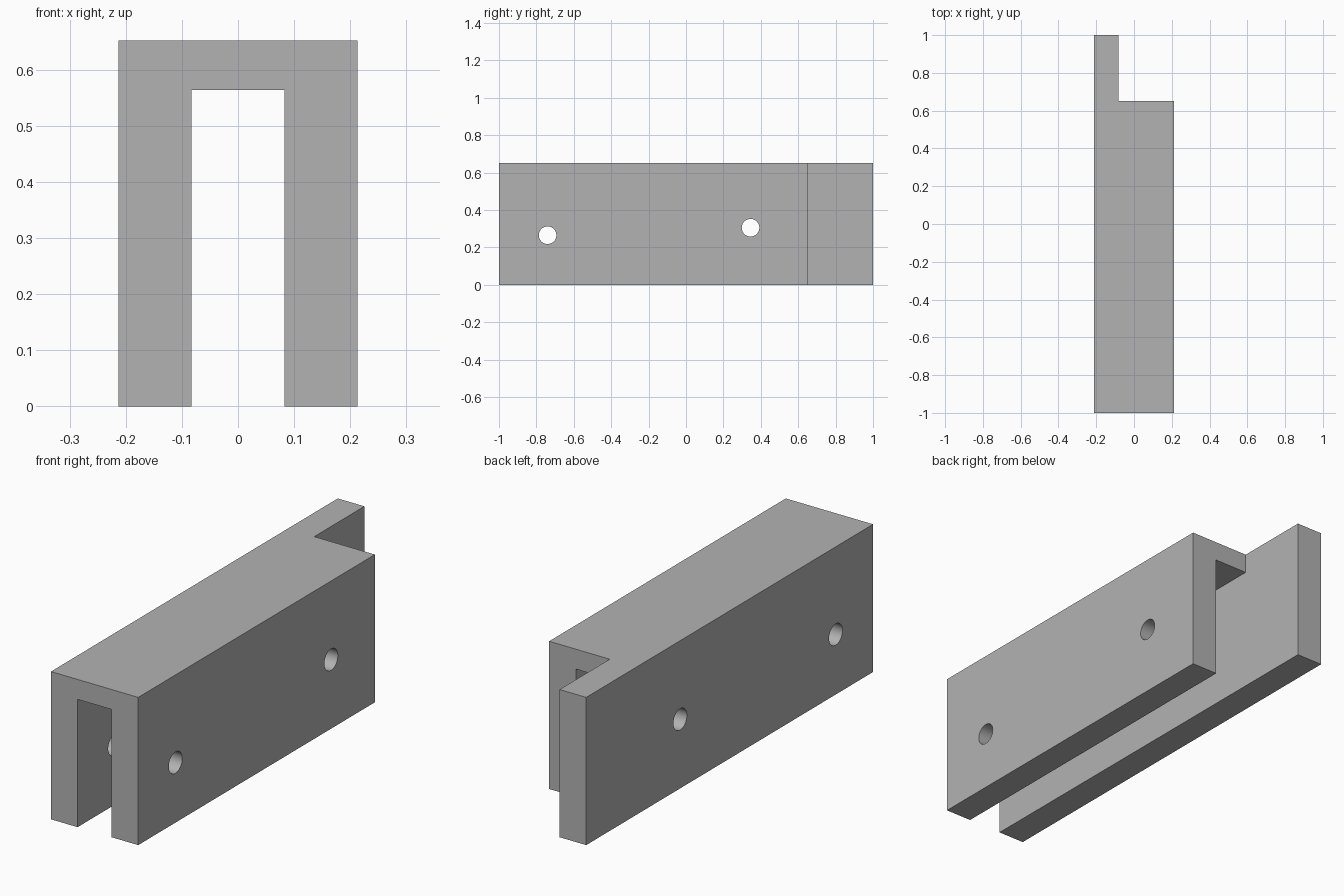
import bpy, bmesh, math
from mathutils import Matrix

cube = bpy.data.objects.get("Cube")
if cube:
    bpy.data.objects.remove(cube, do_unlink=True)

HALF_W, SLOT, HEIGHT, ROOF = 0.213, 0.083, 0.652, 0.564
NOTCH_Y = 0.65
HOLE_R = 0.047
HOLES = [(-0.74, 0.265), (0.345, 0.305)]

grey = bpy.data.materials.new("plain grey")
grey.use_nodes = True
colour = (0.45, 0.45, 0.45, 1)
grey.diffuse_color = colour
grey.node_tree.nodes["Principled BSDF"].inputs["Base Color"].default_value = colour


def make_object(name, bm):
    bmesh.ops.recalc_face_normals(bm, faces=bm.faces)
    mesh = bpy.data.meshes.new(name)
    bm.to_mesh(mesh)
    bm.free()
    mesh.materials.append(grey)
    obj = bpy.data.objects.new(name, mesh)
    bpy.context.collection.objects.link(obj)
    return obj


def cut(obj, cutter):
    mod = obj.modifiers.new(cutter.name, 'BOOLEAN')
    mod.object = cutter
    mod.operation = 'DIFFERENCE'
    mod.solver = 'EXACT'
    cutter.hide_render = True
    bpy.context.view_layer.objects.active = obj
    bpy.ops.object.modifier_apply(modifier=mod.name)
    bpy.data.objects.remove(cutter, do_unlink=True)


# Channel: inverted U profile extruded along y
half = [(HALF_W, HEIGHT), (HALF_W, 0), (SLOT, 0), (SLOT, ROOF)]
profile = half + [(-x, z) for x, z in reversed(half)]
bm = bmesh.new()
face = bm.faces.new([bm.verts.new((x, -1, z)) for x, z in profile])
ext = bmesh.ops.extrude_face_region(bm, geom=[face], use_keep_orig=True)
for v in ext["geom"]:
    if isinstance(v, bmesh.types.BMVert):
        v.co.y = 1
channel = make_object("slotted_channel", bm)

# End notch: leaves only the long side wall
bm = bmesh.new()
bmesh.ops.create_cube(bm, size=1)
for v in bm.verts:
    v.co.x = -SLOT if v.co.x < 0 else 0.5
    v.co.y = NOTCH_Y if v.co.y < 0 else 1.5
    v.co.z = -0.5 if v.co.z < 0 else 1.5
cut(channel, make_object("notch_cutter", bm))

# Cross holes through both walls
for y, z in HOLES:
    bm = bmesh.new()
    bmesh.ops.create_cone(bm, cap_ends=True, segments=48, radius1=HOLE_R,
                          radius2=HOLE_R, depth=1,
                          matrix=Matrix.Translation((0, y, z))
                          @ Matrix.Rotation(math.pi / 2, 4, 'Y'))
    cut(channel, make_object("hole_cutter", bm))

# Smooth hole walls, crisp edges elsewhere
bpy.ops.object.select_all(action='DESELECT')
channel.select_set(True)
bpy.context.view_layer.objects.active = channel
bpy.ops.object.shade_smooth_by_angle(angle=math.radians(30))
